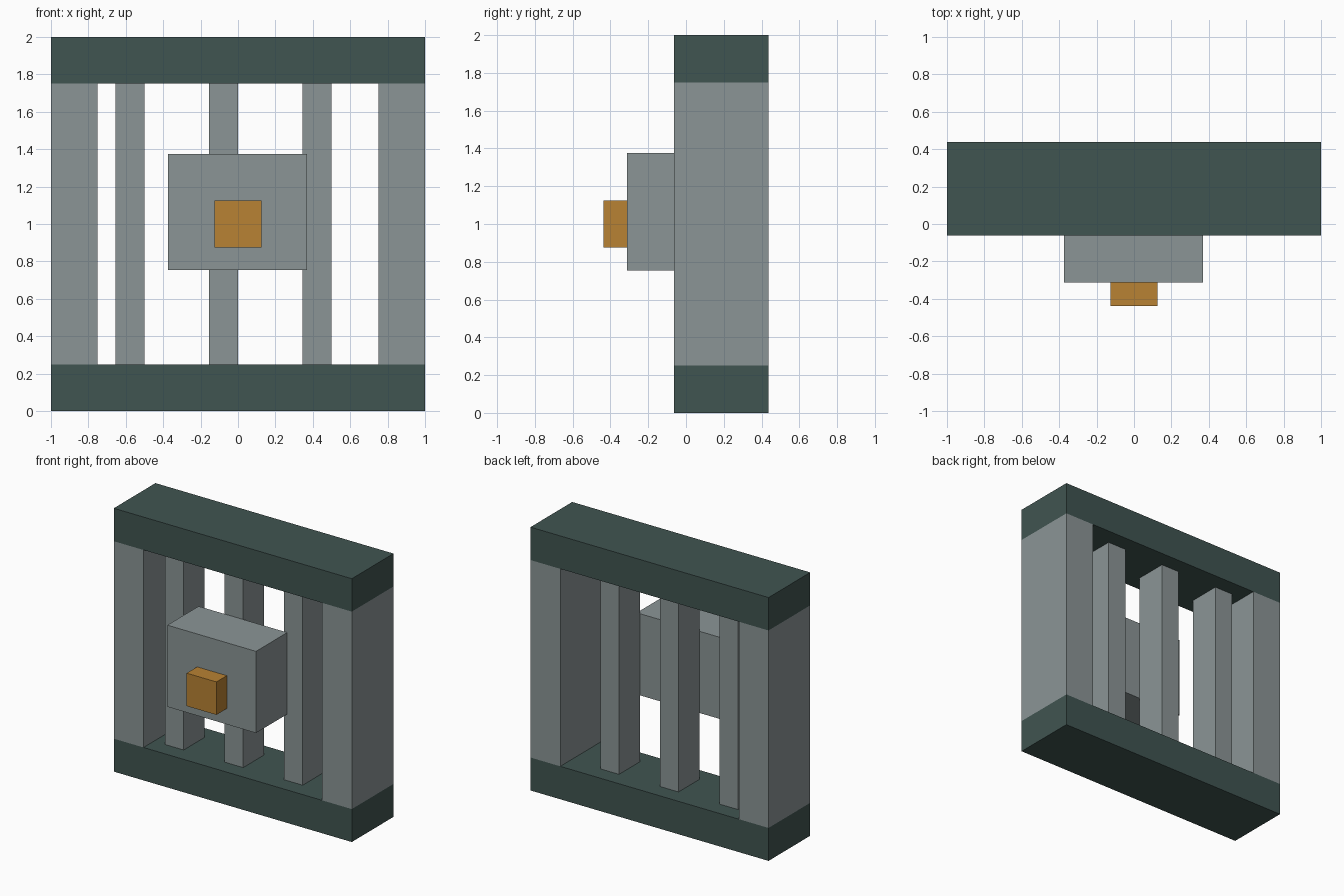
import bpy
import bmesh
from mathutils import Vector

default = bpy.data.objects.get("Cube")
if default:
    bpy.data.objects.remove(default, do_unlink=True)


def make_material(name, rgb):
    mat = bpy.data.materials.new(name)
    mat.use_nodes = True
    color = (*rgb, 1.0)
    mat.diffuse_color = color
    mat.node_tree.nodes["Principled BSDF"].inputs["Base Color"].default_value = color
    return mat


def box(name, low, high, mat):
    """Flat-shaded box spanning two opposite corners."""
    low, high = Vector(low), Vector(high)
    bm = bmesh.new()
    bmesh.ops.create_cube(bm, size=1)
    bmesh.ops.scale(bm, vec=high - low, verts=bm.verts)
    mesh = bpy.data.meshes.new(name)
    bm.to_mesh(mesh)
    bm.free()
    mesh.materials.append(mat)
    obj = bpy.data.objects.new(name, mesh)
    obj.location = (low + high) / 2
    bpy.context.collection.objects.link(obj)
    return obj


steel = make_material("grey steel", (0.258, 0.301, 0.305))
dark = make_material("dark green iron", (0.051, 0.089, 0.082))
brass = make_material("brass", (0.479, 0.223, 0.033))

FRONT, BACK = -0.0625, 0.4375
BOTTOM, TOP = 0.25, 1.75

# Horizontal rails
box("bottom_rail", (-1, FRONT, 0), (1, BACK, BOTTOM), dark)
box("top_rail", (-1, FRONT, TOP), (1, BACK, 2), dark)

# Side posts
box("right_post", (-1, FRONT, BOTTOM), (-0.75, BACK, TOP), steel)
box("left_post", (0.75, FRONT, BOTTOM), (1, BACK, TOP), steel)

# Inner bars, evenly spaced and set in from both faces
for name, edge in (("right_bar", -0.5), ("middle_bar", 0), ("left_bar", 0.5)):
    box(name, (edge - 0.156, FRONT + 0.125, BOTTOM), (edge, BACK - 0.125, TOP), steel)

# Lock case resting against the bars, with its keyhole block
box("lock_case", (-0.375, -0.3125, 0.755), (0.37, FRONT + 0.125, 1.375), steel)
box("keyhole_block", (-0.125, -0.4375, 0.875), (0.125, -0.3125, 1.125), brass)
